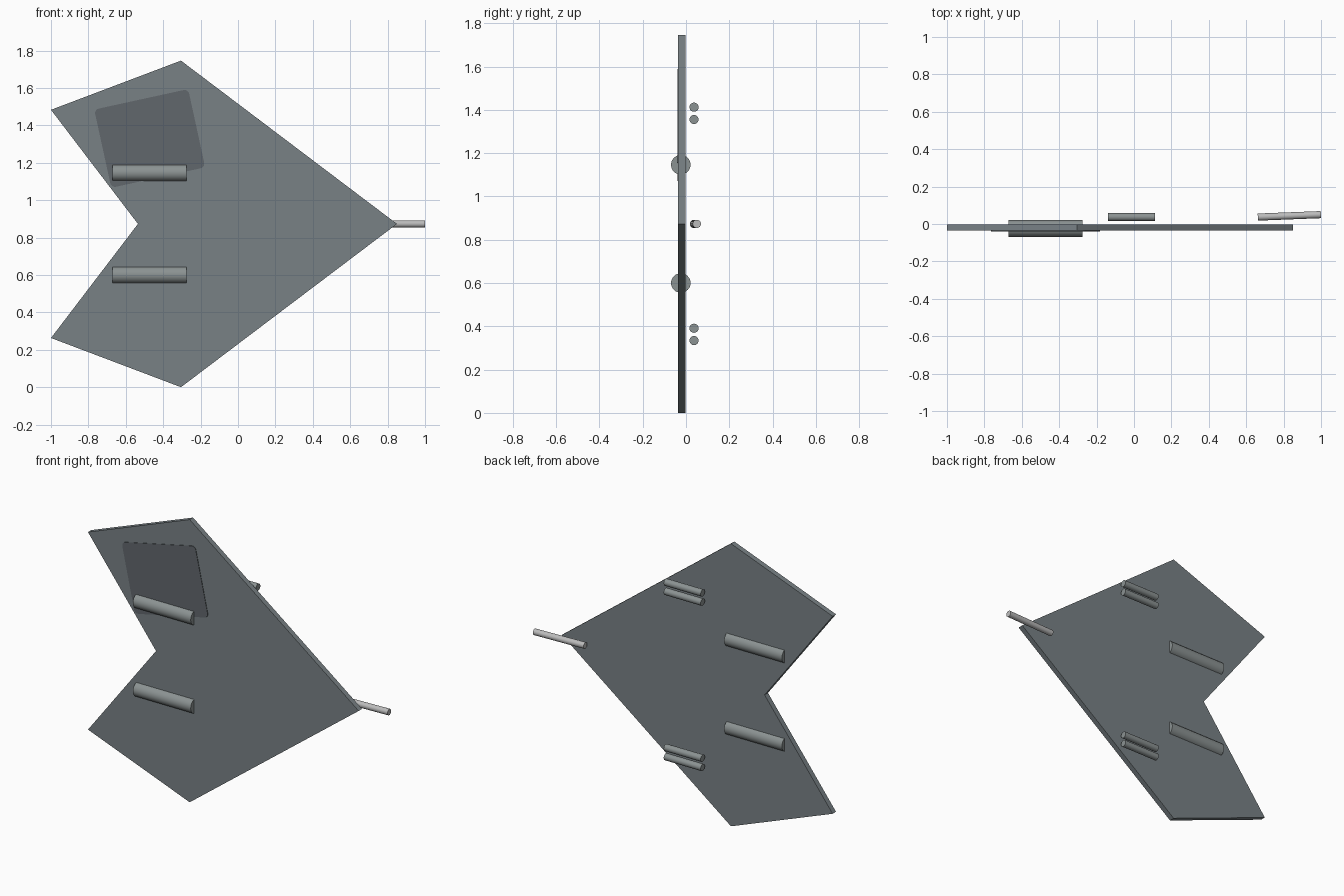
import bpy, bmesh, math
from mathutils import Vector, Matrix

if "Cube" in bpy.data.objects:
    bpy.data.objects.remove(bpy.data.objects["Cube"])

MID = 0.873  # symmetry height


def material(name, rgb):
    m = bpy.data.materials.new(name)
    m.diffuse_color = (*rgb, 1)
    m.use_nodes = True
    m.node_tree.nodes["Principled BSDF"].inputs["Base Color"].default_value = m.diffuse_color
    return m


hull = material("slate", (0.19, 0.22, 0.235))
dark = material("dark_slate", (0.12, 0.135, 0.15))
metal = material("metal", (0.26, 0.29, 0.29))
light = material("light_metal", (0.5, 0.5, 0.5))


def plate(name, outline, y_front, y_back, mat):
    """Extrude an x/z outline along y."""
    bm = bmesh.new()
    face = bm.faces.new([bm.verts.new((x, y_front, z)) for x, z in outline])
    ext = bmesh.ops.extrude_face_region(bm, geom=[face])
    verts = [g for g in ext["geom"] if isinstance(g, bmesh.types.BMVert)]
    bmesh.ops.translate(bm, verts=verts, vec=(0, y_back - y_front, 0))
    bmesh.ops.recalc_face_normals(bm, faces=bm.faces)
    me = bpy.data.meshes.new(name)
    bm.to_mesh(me)
    bm.free()
    me.materials.append(mat)
    ob = bpy.data.objects.new(name, me)
    bpy.context.collection.objects.link(ob)
    return ob


def rod(name, start, end, radius, mat):
    """Capped cylinder between two points."""
    a, b = Vector(start), Vector(end)
    bpy.ops.mesh.primitive_cylinder_add(vertices=32, radius=radius, depth=(b - a).length,
                                        location=(a + b) / 2,
                                        rotation=(b - a).to_track_quat('Z', 'Y').to_euler())
    ob = bpy.context.object
    ob.name = name
    ob.data.materials.append(mat)
    bpy.ops.object.shade_smooth_by_angle(angle=math.radians(40))


# arrow-shaped wing
plate("wing", [(-1, 1.483), (-0.305, 2 * MID), (0.85, MID), (-0.305, 0),
               (-1, 0.263), (-0.535, MID)], -0.036, -0.003, hull)

# tilted rounded marking panel on the front of the upper wing
corner, w, h = 0.025, 0.257, 0.214
turn = Matrix.Rotation(math.radians(12.3), 2)
outline = []
for i, (sx, sz) in enumerate([(1, 1), (-1, 1), (-1, -1), (1, -1)]):
    for k in range(5):
        a = math.radians(90 * i + 22.5 * k)
        p = turn @ Vector((sx * (w - corner) + corner * math.cos(a),
                           sz * (h - corner) + corner * math.sin(a)))
        outline.append((p.x - 0.472, p.y + 1.33))
plate("marking_panel", outline, -0.039, -0.035, dark)

# engines set through the wing, and paired tubes on the back
for side, s in (("upper", 1), ("lower", -1)):
    z = MID + s * 0.273
    rod(side + "_engine", (-0.67, -0.024, z), (-0.275, -0.024, z), 0.045, metal)
    for n, dz in (("inner", 0.482), ("outer", 0.539)):
        z = MID + s * dz
        rod(f"{side}_{n}_tube", (-0.14, 0.037, z), (0.112, 0.037, z), 0.021, metal)

# nose probe
rod("nose_probe", (0.662, 0.037, MID), (0.999, 0.050, MID), 0.019, light)
